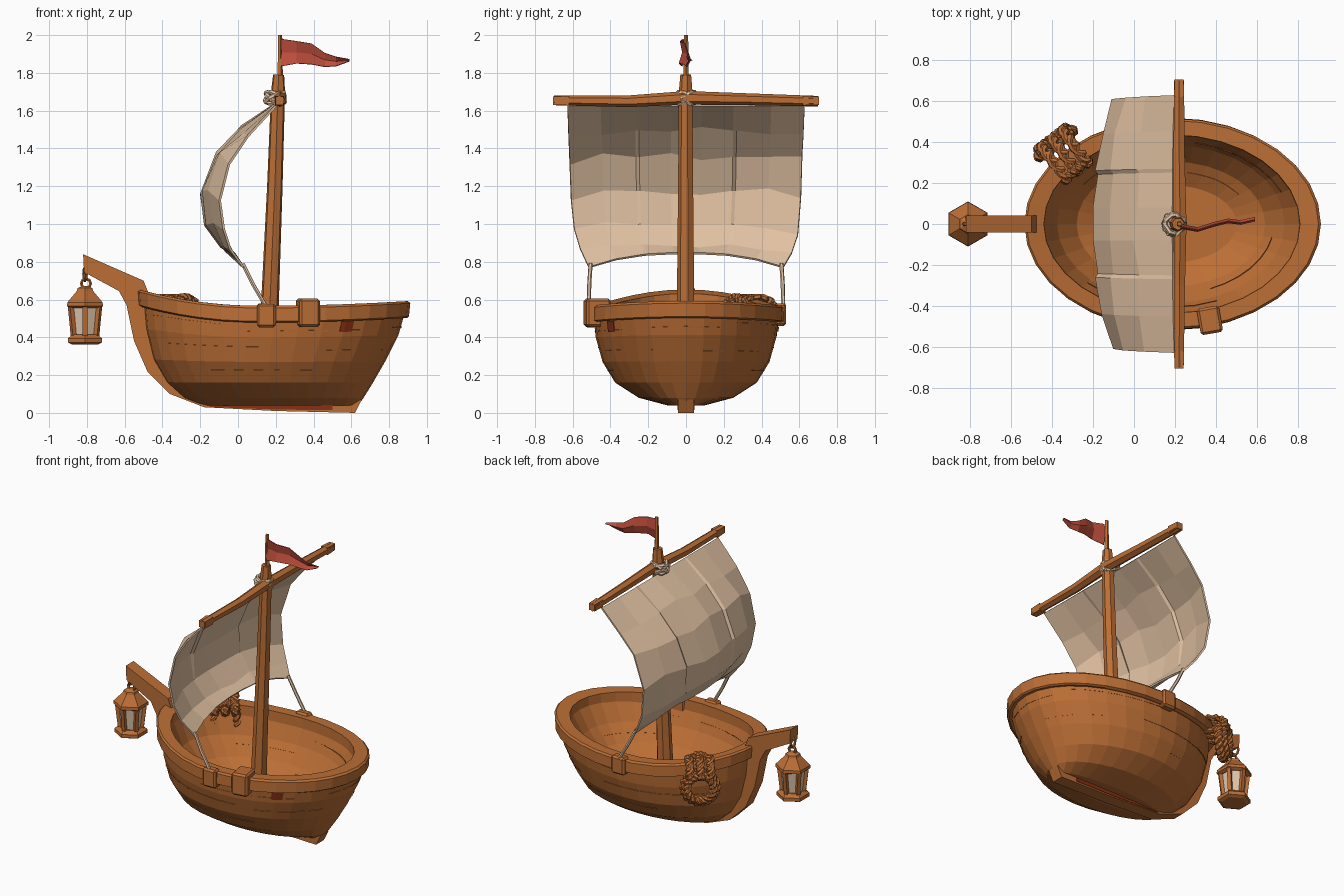
import bpy, bmesh, math, random
from mathutils import Vector, Matrix

random.seed(4)
cube = bpy.data.objects.get("Cube")
if cube:
    bpy.data.objects.remove(cube)


def material(name, *rgb):
    m = bpy.data.materials.new(name)
    m.use_nodes = True
    m.diffuse_color = (*rgb, 1)
    m.node_tree.nodes["Principled BSDF"].inputs["Base Color"].default_value = (*rgb, 1)
    return m


WOOD = material("warm wood", .5, .157, .036)
ROPE = material("brown rope", .48, .15, .036)
CORD = material("pale cord", .76, .55, .37)
CLOTH = material("sail cloth", .76, .54, .365)
RED = material("flag red", .52, .075, .045)
RUST = material("rust red paint", .25, .03, .007)
GLASS = material("lantern glass", .76, .58, .42)


def build(name, verts, faces, mat, thick=0):
    me = bpy.data.meshes.new(name)
    me.from_pydata([tuple(v) for v in verts], [], faces)
    bm = bmesh.new()
    bm.from_mesh(me)
    bmesh.ops.recalc_face_normals(bm, faces=bm.faces)
    bm.to_mesh(me)
    bm.free()
    ob = bpy.data.objects.new(name, me)
    bpy.context.collection.objects.link(ob)
    me.materials.append(mat)
    if thick:
        mod = ob.modifiers.new("thickness", 'SOLIDIFY')
        mod.thickness = thick
        mod.offset = 0
    return ob


def loft(name, rings, mat, loop=False):
    """Skin a list of closed rings; caps the ends, or joins last to first."""
    n, k = len(rings[0]), len(rings)
    faces = [(a * n + i, a * n + (i + 1) % n, (a + 1) % k * n + (i + 1) % n, (a + 1) % k * n + i)
             for a in range(k if loop else k - 1) for i in range(n)]
    if not loop:
        faces += [tuple(range(n)), tuple(range((k - 1) * n, k * n))]
    return build(name, [v for r in rings for v in r], faces, mat)


def sheet(name, rows, mat, thick):
    n = len(rows[0])
    faces = [(a * n + i, a * n + i + 1, (a + 1) * n + i + 1, (a + 1) * n + i)
             for a in range(len(rows) - 1) for i in range(n - 1)]
    return build(name, [v for r in rows for v in r], faces, mat, thick)


def rod(name, points, radii, n, mat):
    """Tapered straight-ish beam through the points."""
    pts = [Vector(p) for p in points]
    q = (pts[-1] - pts[0]).to_track_quat('Z', 'Y')
    return loft(name, [[p + q @ Vector((r * math.cos(t), r * math.sin(t), 0))
                        for t in [math.tau * (i + .5) / n for i in range(n)]]
                       for p, r in zip(pts, radii)], mat)


def tube(name, pts, r, mat, cyclic=False):
    cu = bpy.data.curves.new(name, 'CURVE')
    cu.dimensions = '3D'
    cu.bevel_depth, cu.bevel_resolution = r, 1
    sp = cu.splines.new('POLY')
    sp.points.add(len(pts) - 1)
    for p, co in zip(sp.points, pts):
        p.co = (*co, 1)
    sp.use_cyclic_u, sp.use_smooth = cyclic, False
    tmp = bpy.data.objects.new(name, cu)
    me = bpy.data.meshes.new_from_object(tmp)
    bpy.data.objects.remove(tmp)
    me.materials.clear()
    me.materials.append(mat)
    bpy.context.collection.objects.link(bpy.data.objects.new(name, me))


def box(name, loc, size, mat, turn=0):
    ob = build(name, [], [], mat)
    bm = bmesh.new()
    bmesh.ops.create_cube(bm, size=1, matrix=Matrix.Diagonal((*size, 1)))
    bm.to_mesh(ob.data)
    bm.free()
    ob.location, ob.rotation_euler.z = loc, turn
    mod = ob.modifiers.new("soft edges", 'BEVEL')
    mod.width, mod.segments = .012, 1


# Hull: stacked ovals outside, then down the inside
N = 32


def sheer(x):
    return .085 * max(0, (.1 - x) / .62) ** 2 + .025 * max(0, (x - .1) / .8) ** 2


def oval(z, x0, x1, b, lift=1):
    ring = []
    for i in range(N):
        t = math.tau * i / N
        x = (x0 + x1) / 2 + (x1 - x0) / 2 * math.cos(t)
        ring.append(Vector((x, b * math.sin(t), z + lift * sheer(x))))
    return ring


hull_rings = [oval(.04, -.2, .635, .1, 0), oval(.08, -.29, .665, .25, 0), oval(.16, -.38, .715, .375, .05),
              oval(.27, -.45, .78, .442, .2), oval(.4, -.49, .85, .478, .6), oval(.53, -.505, .89, .492),
              oval(.53, -.445, .82, .445), oval(.4, -.375, .735, .385, .5), oval(.3, -.28, .64, .305, .1),
              oval(.235, -.15, .5, .19, 0)]
loft("hull", hull_rings, WOOD)

# Gunwale rail
loft("gunwale", [oval(.478, -.51, .895, .50), oval(.485, -.53, .905, .518), oval(.555, -.535, .912, .515),
                 oval(.567, -.525, .9, .505), oval(.567, -.44, .81, .435), oval(.49, -.435, .805, .43)], WOOD, True)


def hull_plate(name, level, i0, i1, width, mat, out=1.004, taper=True):
    """Thin strip lying on the hull skin, from ring position i0 to i1."""
    rows = [[], []]
    a = int(level)
    for s in range(7):
        i = i0 + (i1 - i0) * s / 6
        j, g = int(i) % N, i % 1
        w = width * (.1 + math.sin(math.pi * s / 6)) if taper else width
        for row, f in zip(rows, (level - a - w / 2, level - a + w / 2)):
            low, high = (hull_rings[r][j].lerp(hull_rings[r][(j + 1) % N], g) for r in (a, a + 1))
            p = low.lerp(high, f)
            row.append(Vector(((p.x - .19) * out + .19, p.y * out, p.z + (.002 if out < 1 else -.001))))
    sheet(name, rows, mat, .003)


# Plank edges outside and inside, worn paint under the rail
for level, i0, i1 in [(4.5, 18, 22), (4.25, 23, 28), (3.6, 19, 25), (3.45, 26, 30), (2.6, 21, 26),
                      (4.5, 3, 8), (3.6, 7, 13), (3.4, 1, 5), (2.6, 5, 10), (4.3, 30, 34)]:
    hull_plate("plank_edge", level, i0, i1, .05, WOOD)
for level, i0, i1 in [(6.6, 2, 7), (6.6, 20, 26), (7.4, 8, 13), (7.5, 26, 31), (8.4, 3, 7)]:
    hull_plate("inner_plank_edge", level, i0, i1, .04, WOOD, .99)
hull_plate("worn_paint", 4.4, 26.8, 27.4, .42, RUST, 1.008, False)

# Keel, stem and lantern arm as one swept beam
outer = [(-.82, .84), (-.5, .7), (-.46, .6), (-.48, .42), (-.41, .25), (-.32, .14), (-.17, .075), (.2, .07), (.655, .07)]
inner = [(-.815, .745), (-.63, .645), (-.59, .57), (-.55, .38), (-.48, .22), (-.36, .1), (-.18, .03), (.2, .01), (.62, 0)]
loft("keel_and_stem", [[(a, -.042, c), (a, .042, c), (b, .042, d), (b, -.042, d)]
                       for (a, c), (b, d) in zip(outer, inner)], WOOD)
for s in (-1, 1):
    sheet("keel_paint", [[(-.15, s * .044, .031), (.2, s * .044, .018), (.5, s * .044, .014)],
                         [(-.15, s * .044, .036), (.2, s * .044, .045), (.5, s * .044, .036)]], RUST, .003)

# Mast, yard and flagpole
rod("mast", [(.155, 0, .22), (.17, 0, .6), (.195, 0, 1.2), (.212, 0, 1.7), (.215, 0, 1.79)],
    [.053, .048, .042, .038, .03], 7, WOOD)
rod("yard", [(.22, -.7, 1.655), (.222, -.3, 1.65), (.225, 0, 1.668), (.22, .35, 1.66), (.22, .7, 1.65)],
    [.026, .031, .036, .031, .028], 6, WOOD)
for s in (-1, 1):
    rod("yard_tip", [(.22, s * .62, 1.653), (.22, s * .705, 1.653)], [.035, .031], 4, WOOD)
rod("flagpole", [(.222, 0, 1.75), (.222, 0, 2)], [.016, .012], 5, WOOD)

# Pennant
flag = [(.228, -.015, 1.98, 1.835), (.31, -.03, 1.968, 1.85), (.39, -.005, 1.955, 1.845),
        (.46, .012, 1.905, 1.832), (.52, .004, 1.885, 1.836), (.59, .02, 1.872, 1.862)]
sheet("pennant", [[(x, y, a), (x, y + .012, (a + b) / 2), (x, y - .006, b)] for x, y, a, b in flag], RED, .005)

# Billowing sail, drawn in along two creases
middle = [(.19, 1.63), (.01, 1.5), (-.12, 1.36), (-.195, 1.18), (-.175, 1.0), (-.09, .89), (-.02, .845)]
edge = [(.2, 1.625), (.06, 1.49), (-.04, 1.34), (-.105, 1.15), (-.085, .97), (-.03, .86), (.03, .77)]
half = [.628, .622, .615, .608, .592, .56, .515]
columns = [-1, -.72, -.43, -.4, -.13, .13, .4, .43, .72, 1]
rows = []
for k, (m, e, w) in enumerate(zip(middle, edge, half)):
    row = []
    for u in columns:
        f = abs(u) ** 2.5
        crease = .015 if abs(u) == .4 and 0 < k < 4 else 0
        loose = 0 < k < 6 and abs(u) not in (.4, .43)
        jx, jz = (random.uniform(-.012, .012), random.uniform(-.03, .03)) if loose else (0, 0)
        row.append((m[0] + (e[0] - m[0]) * f + crease + jx, u * w, m[1] + (e[1] - m[1]) * f + jz))
    rows.append(row)
sheet("sail", rows, CLOTH, .012)

# Ropes from sail to rail, and the mast lashing
for s in (-1, 1):
    tube("sheet_rope", [(.025, s * .505, .79), (.08, s * .512, .68), (.15, s * .515, .56)], .011, CORD)


def hoop(name, centre, r, axis, thick, mat, n=10):
    q = Vector(axis).to_track_quat('Z', 'Y')
    tube(name, [Vector(centre) + q @ Vector((r * math.cos(math.tau * i / n), r * math.sin(math.tau * i / n), 0))
                for i in range(n)], thick, mat, True)


for axis in [(.5, .5, 1), (-.3, -.6, 1), (.5, -.4, 1), (-.5, .3, 1)]:
    hoop("mast_lashing", (.197, 0, 1.668), .055, axis, .013, CORD, 7)

# Cleat blocks on the rail
box("front_cleat", (.15, -.505, .515), (.1, .06, .125), WOOD)
box("front_clamp", (.37, -.47, .53), (.11, .13, .15), WOOD, .17)
box("back_cleat", (.15, .5, .52), (.1, .06, .12), WOOD)

# Rope coil draped over the rail
along, out, up = Vector((.79, .61, 0)), Vector((-.61, .79, 0)), Vector((0, 0, 1))
rail = Vector((-.345, .345, 0))


def twisted(name, path, n, r, turns):
    for k in range(2):
        pts = []
        for i in range(n):
            p, side = path(math.tau * i / n)
            a = turns * math.tau * i / n + math.pi * k
            pts.append(p + side * r * math.cos(a) + out * r * math.sin(a))
        tube(name, pts, r * 1.05, ROPE, True)


def coil(offset, z, rx, rz):
    def path(t):
        side = along * math.cos(t) + up * math.sin(t)
        return rail + out * offset + up * z + along * rx * math.cos(t) + up * rz * math.sin(t), side
    return path


twisted("rope_coil", coil(.06, .465, .1, .1), 56, .016, 9)
twisted("rope_coil", coil(.09, .47, .083, .083), 56, .014, 8)
twisted("inner_rope_loop", coil(-.1, .49, .075, .12), 56, .014, 9)
for s in (-1, 0, 1):
    def strand(t, s=s):
        return rail + along * s * .065 + out * (.1 * math.cos(t) - .01) + up * (.565 + .05 * math.sin(t)), along
    twisted("rope_strand", strand, 40, .015, 6)

# Hanging lantern
cx = -.81


def hexes(name, levels, mat):
    loft(name, [[(cx + r * math.sin(t), r * math.cos(t), z) for t in [math.tau * i / 6 for i in range(6)]]
                for z, r in levels], mat)


hexes("lantern_base", [(.362, .08), (.372, .103), (.395, .103), (.415, .078)], WOOD)
hexes("lantern_glass", [(.41, .066), (.57, .083)], GLASS)
hexes("lantern_roof", [(.555, .09), (.565, .11), (.585, .108), (.645, .05), (.66, .045), (.672, .02)], WOOD)
for i in range(6):
    t = math.tau * i / 6
    c, s = math.sin(t), math.cos(t)
    rod("lantern_post", [(cx + .068 * c, .068 * s, .405), (cx + .087 * c, .087 * s, .57)], [.017, .017], 4, WOOD)
hoop("lantern_ring", (-.805, 0, .685), .025, (0, 1, 0), .009, WOOD, 8)
hoop("arm_ring", (-.81, 0, .735), .035, (1, .2, 0), .008, WOOD, 8)
